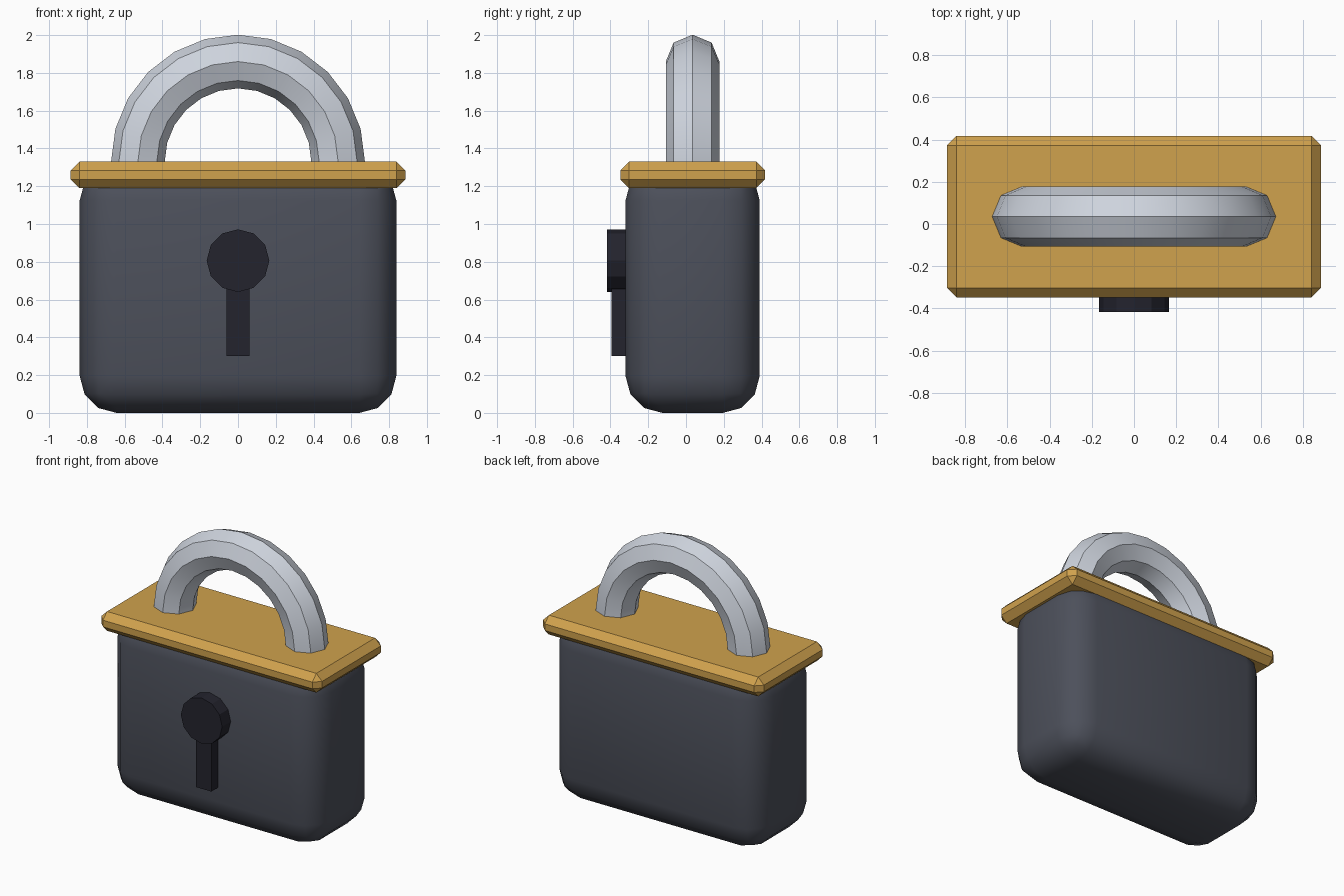
import bpy, bmesh, math
from mathutils import Matrix, Vector

if "Cube" in bpy.data.objects:
    bpy.data.objects.remove(bpy.data.objects["Cube"])

YC = 0.035  # depth centre of the lock body


def material(name, rgb):
    m = bpy.data.materials.new(name)
    m.diffuse_color = (*rgb, 1)
    m.use_nodes = True
    m.node_tree.nodes["Principled BSDF"].inputs["Base Color"].default_value = m.diffuse_color
    return m


slate = material("slate body", (0.073, 0.080, 0.104))
gold = material("brass trim", (0.63, 0.36, 0.075))
steel = material("polished steel", (0.62, 0.66, 0.73))
black = material("keyhole black", (0.017, 0.017, 0.027))


def finish(name, bm, mat, smooth=None):
    bmesh.ops.recalc_face_normals(bm, faces=bm.faces)
    me = bpy.data.meshes.new(name)
    bm.to_mesh(me)
    bm.free()
    me.materials.append(mat)
    ob = bpy.data.objects.new(name, me)
    bpy.context.collection.objects.link(ob)
    if smooth:
        bpy.ops.object.select_all(action='DESELECT')
        ob.select_set(True)
        bpy.context.view_layer.objects.active = ob
        bpy.ops.object.shade_smooth_by_angle(angle=math.radians(smooth))
    return ob


def box(name, lo, hi, mat, bevel=0, segments=1, smooth=None):
    lo, hi = Vector(lo), Vector(hi)
    bm = bmesh.new()
    bmesh.ops.create_cube(bm, size=1, matrix=Matrix.Translation((lo + hi) / 2)
                          @ Matrix.Diagonal((*(hi - lo), 1)))
    if bevel:
        bmesh.ops.bevel(bm, geom=bm.edges[:], offset=bevel, segments=segments,
                        profile=0.5, affect='EDGES')
    return finish(name, bm, mat, smooth)


# Rounded body and chamfered top plate
box("lock_body", (-0.838, -0.32, 0), (0.838, 0.39, 1.32), slate, 0.195, 3, 40)
box("top_plate", (-0.886, YC - 0.383, 1.19), (0.886, YC + 0.383, 1.33), gold, 0.046)

# Keyhole: twelve-sided disc and slot standing proud of the front
bm = bmesh.new()
bmesh.ops.create_cone(bm, cap_ends=True, segments=12, radius1=0.166, radius2=0.166,
                      depth=0.16, matrix=Matrix.Translation((0, -0.338, 0.806))
                      @ Matrix.Rotation(math.pi / 2, 4, 'X'))
finish("keyhole_disc", bm, black)
box("keyhole_slot", (-0.062, -0.395, 0.30), (0.062, -0.28, 0.75), black)

# Shackle: eight-sided tube swept over a half circle, legs sunk into the plate
R, r, ZC, N = 0.53, 0.142, 1.33, 12
bm = bmesh.new()
stations = [(0, -0.08)] + [(math.pi * i / N, 0) for i in range(N + 1)] + [(math.pi, -0.08)]
rings = []
for a, drop in stations:
    ring = []
    for k in range(8):
        t = math.tau * k / 8
        d = R + r * math.cos(t)
        ring.append(bm.verts.new((d * math.cos(a), YC + r * math.sin(t),
                                  ZC + drop + d * math.sin(a))))
    rings.append(ring)
for p, q in zip(rings, rings[1:]):
    for k in range(8):
        bm.faces.new((p[k], p[(k + 1) % 8], q[(k + 1) % 8], q[k]))
bm.faces.new(rings[0])
bm.faces.new(rings[-1])
finish("shackle", bm, steel, 30)
